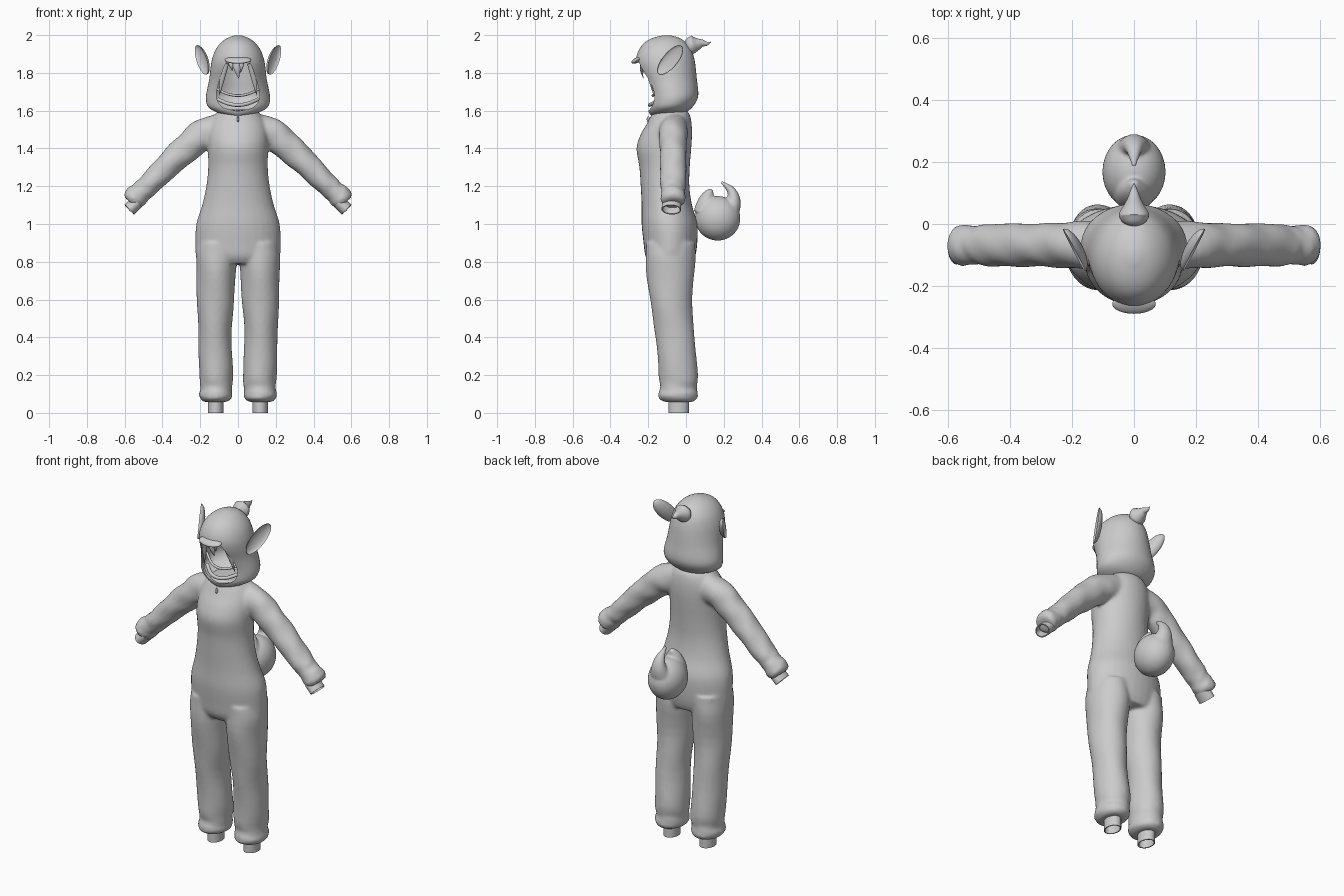
import bpy, bmesh, math
from mathutils import Vector, Matrix

if "Cube" in bpy.data.objects:
    bpy.data.objects.remove(bpy.data.objects["Cube"])

grey = bpy.data.materials.new("plain grey cloth")
grey.use_nodes = True
colour = (0.6, 0.6, 0.6, 1)
grey.diffuse_color = colour
grey.node_tree.nodes["Principled BSDF"].inputs["Base Color"].default_value = colour

X, Y, Z = Vector((1, 0, 0)), Vector((0, 1, 0)), Vector((0, 0, 1))


def smooth_rows(rows, steps):
    """Catmull-Rom interpolation of rows of numbers."""
    out = []
    for i in range(len(rows) - 1):
        a, b, c, d = (rows[max(0, min(len(rows) - 1, i + k))] for k in (-1, 0, 1, 2))
        for s in range(steps):
            t = s / steps
            out.append([q + t * (r - p) / 2 + t * t * (p - 2.5 * q + 2 * r - d_ / 2)
                        + t ** 3 * (1.5 * (q - r) + (d_ - p) / 2)
                        for p, q, r, d_ in zip(a, b, c, d)])
    return out + [list(rows[-1])]


def loft(bm, rows, ref, tangent=None, steps=4, sides=32, fold=0, caps=True):
    """Elliptical rings from rows of (x, y, z, radius along ref, other radius)."""
    rows = smooth_rows(rows, steps)
    points = [Vector(r[:3]) for r in rows]
    rings = []
    for i, (p, row) in enumerate(zip(points, rows)):
        t = tangent or (points[min(i + 1, len(points) - 1)] - points[max(i - 1, 0)])
        u = (ref - t * ref.dot(t) / t.length_squared).normalized()
        w = t.cross(u).normalized()
        ring = []
        for k in range(sides):
            a = math.tau * k / sides
            f = 1 + fold * math.sin(2 * a + i * 0.75) * math.sin(i * 0.4)
            f += fold * 0.6 * math.sin(3 * a - i * 1.1)
            ring.append(bm.verts.new(p + u * row[3] * f * math.cos(a) + w * row[4] * f * math.sin(a)))
        rings.append(ring)
    for r0, r1 in zip(rings, rings[1:]):
        for k in range(sides):
            n = (k + 1) % sides
            bm.faces.new((r0[k], r0[n], r1[n], r1[k]))
    if caps:
        bm.faces.new(rings[0])
        bm.faces.new(rings[-1])


def ball(bm, centre, radii, axes=Matrix.Identity(3)):
    m = Matrix.Translation(centre) @ axes.to_4x4() @ Matrix.Diagonal((*radii, 1))
    return bmesh.ops.create_uvsphere(bm, u_segments=32, v_segments=20, radius=1, matrix=m)


def make(name, bm):
    bmesh.ops.recalc_face_normals(bm, faces=bm.faces)
    mesh = bpy.data.meshes.new(name)
    bm.to_mesh(mesh)
    bm.free()
    mesh.materials.append(grey)
    ob = bpy.data.objects.new(name, mesh)
    bpy.context.collection.objects.link(ob)
    return ob


def modify(ob, kind, **settings):
    mod = ob.modifiers.new(kind.lower(), kind)
    for key, value in settings.items():
        setattr(mod, key, value)


def finish(ob, angle=50):
    """Apply the modifiers and shade smooth."""
    bpy.context.view_layer.update()
    mesh = bpy.data.meshes.new_from_object(ob.evaluated_get(bpy.context.evaluated_depsgraph_get()))
    ob.modifiers.clear()
    ob.data = mesh
    bpy.ops.object.select_all(action="DESELECT")
    ob.select_set(True)
    bpy.context.view_layer.objects.active = ob
    bpy.ops.object.shade_smooth_by_angle(angle=math.radians(angle))


def merge_soft(ob, voxel, rounds):
    modify(ob, "REMESH", mode="VOXEL", voxel_size=voxel)
    modify(ob, "SMOOTH", factor=0.5, iterations=rounds)
    finish(ob, 80)


def upright(z, x0, x1, y0, y1):
    return ((x0 + x1) / 2, (y0 + y1) / 2, z, abs(x1 - x0) / 2, (y1 - y0) / 2)


# Suit: torso, legs and sleeves melted into one cloth surface
torso = [(.79, .19, -.19, .035), (.83, .222, -.215, .05), (.9, .226, -.225, .06),
         (1.0, .221, -.235, .06), (1.1, .19, -.235, .032), (1.2, .168, -.24, .018),
         (1.3, .158, -.247, .02), (1.4, .16, -.262, .028), (1.47, .16, -.242, .032),
         (1.53, .15, -.208, .03), (1.58, .12, -.182, .02), (1.605, .09, -.165, 0)]
leg = [(.9, .01, .215, -.21, .05), (.8, .008, .222, -.215, .05), (.6, .02, .218, -.19, .032),
       (.4, .034, .21, -.16, .045), (.2, .026, .205, -.145, .064), (.135, .032, .198, -.138, .058),
       (.1, .03, .207, -.146, .063), (.075, .034, .2, -.142, .058), (.058, .06, .18, -.115, .035)]
sleeve = [(.08, 1.505, .075, .085), (.18, 1.478, .076, .082), (.25, 1.42, .073, .077),
          (.33, 1.35, .07, .071), (.41, 1.27, .069, .065), (.48, 1.2, .066, .06),
          (.51, 1.172, .062, .057), (.54, 1.145, .067, .062), (.56, 1.125, .064, .058),
          (.57, 1.114, .05, .04)]
bm = bmesh.new()
loft(bm, [upright(z, -w, w, a, b) for z, w, a, b in torso], X, Z)
for s in (1, -1):
    loft(bm, [upright(z, s * a, s * b, c, d) for z, a, b, c, d in leg], X, Z, fold=0.018)
    loft(bm, [(s * x, -.068, z, a, b) for x, z, a, b in sleeve], Y, fold=0.035)
merge_soft(make("suit", bm), 0.009, 7)

# Open wrist and ankle cuffs
for s, side in ((1, "left"), (-1, "right")):
    bm = bmesh.new()
    loft(bm, [(s * .535, -.075, 1.115, .05, .036), (s * .575, -.078, 1.076, .052, .036)], Y, caps=False)
    ob = make(side + "_wrist_cuff", bm)
    modify(ob, "SOLIDIFY", thickness=0.006, offset=-1)
    finish(ob)
    bm = bmesh.new()
    loft(bm, [(s * .118, -.038, z, .041, .054) for z in (.1, 0)], X, Z, caps=False)
    ob = make(side + "_ankle_cuff", bm)
    modify(ob, "SOLIDIFY", thickness=0.006, offset=-1)
    finish(ob)

# Hood: hollow shell with a cut face opening
hood_rows = [(1.575, .06, -.185, -.06), (1.592, .115, -.197, 0), (1.62, .158, -.2, .035),
             (1.66, .17, -.2, .06), (1.7, .166, -.206, .065), (1.76, .153, -.228, .058),
             (1.82, .146, -.256, .052), (1.87, .138, -.265, .045), (1.92, .12, -.25, .03),
             (1.96, .09, -.22, 0), (1.985, .055, -.175, -.035), (1.999, .015, -.12, -.085)]
bm = bmesh.new()
loft(bm, [upright(z, -w, w, a, b) for z, w, a, b in hood_rows], X, Z, sides=48, steps=3)
hood = make("hood", bm)

half = [(0, 1.868), (.05, 1.864), (.07, 1.84), (.095, 1.77), (.113, 1.7), (.108, 1.65), (.075, 1.615), (0, 1.597)]
outline = smooth_rows(half, 3)
outline += [(-x, z) for x, z in outline[-2:0:-1]]
bm = bmesh.new()
face = bm.faces.new([bm.verts.new((x, -.4, z)) for x, z in outline])
swept = bmesh.ops.extrude_face_region(bm, geom=[face])
bmesh.ops.translate(bm, vec=(0, .27, 0), verts=[v for v in swept["geom"] if isinstance(v, bmesh.types.BMVert)])
cutter = make("face_cutter", bm)
cutter.hide_render = True
modify(hood, "SOLIDIFY", thickness=0.012, offset=-1)
modify(hood, "BOOLEAN", operation="DIFFERENCE", object=cutter, solver="EXACT")
finish(hood, 40)
bpy.data.objects.remove(cutter)

# Brim over the face
bm = bmesh.new()
ball(bm, (0, -.258, 1.868), (.07, .034, .014), Matrix.Rotation(0.45, 3, "X"))
finish(make("hood_brim", bm))

# Fringe and side locks inside the opening
bm = bmesh.new()
for x0, x1, z0, z1, r in ((-.012, .004, 1.865, 1.77, .024), (.02, .014, 1.865, 1.80, .016), (-.04, -.03, 1.86, 1.81, .014)):
    loft(bm, [(x0, -.235, z0, r, .008), ((x0 + x1) / 2, -.237, (z0 + z1) / 2, r * .7, .007),
              (x1, -.225, z1, .001, .001)], X, sides=10)
for s in (1, -1):
    loft(bm, [(s * .06, -.215, 1.85, .012, .008), (s * .085, -.19, 1.76, .012, .008),
              (s * .1, -.17, 1.68, .001, .001)], X, sides=10)
finish(make("fringe", bm))

# Drooping bands at the bottom of the opening
for name, z, drop, reach, width, r in (("upper_face_band", 1.72, .04, .12, -.175, .007),
                                       ("lower_face_band", 1.66, .03, .105, -.192, .010)):
    bm = bmesh.new()
    loft(bm, [(k * reach, width + .055 * k * k, z - drop * (1 - k * k), r, r)
              for k in (-1, -.5, 0, .5, 1)], Z, sides=10)
    finish(make(name, bm))

# Small zip pull at the throat
bm = bmesh.new()
ball(bm, (0, -.2, 1.555), (.006, .008, .016))
finish(make("zip_pull", bm))

# Cupped ears
for s, side in ((1, "left"), (-1, "right")):
    along = Vector((.31, .62, .72)).normalized()
    out = Vector((.86, -.5, .06)).normalized()
    across = out.cross(along).normalized()
    bm = bmesh.new()
    ball(bm, (0, 0, 0), (1, 1, 1))
    for v in bm.verts:
        x, y, z = v.co
        depth = z * .03 if z < 0 else -z * .018
        v.co = Vector((.183, -.078, 1.868)) + along * x * .1 + across * y * .043 + out * (depth + .012)
        v.co.x *= s
    finish(make(side + "_ear", bm), 60)

# Curled tuft at the back of the hood
bm = bmesh.new()
loft(bm, [(0, y, z, r, r) for y, z, r in (
    (-.01, 1.953, .008), (.005, 1.952, .036), (.03, 1.948, .049), (.058, 1.952, .034),
    (.085, 1.957, .02), (.11, 1.955, .011), (.132, 1.964, .001))], X, sides=24)
finish(make("hood_tuft", bm), 80)

# Tail: round body with a hooked tip and a front lobe
bm = bmesh.new()
ball(bm, (0, .168, 1.03), (.102, .12, .118))
for path in (((.2, 1.03, .07), (.236, 1.08, .052), (.252, 1.13, .036), (.237, 1.18, .022), (.185, 1.224, .006)),
             ((.1, 1.06, .06), (.108, 1.11, .05), (.118, 1.15, .034), (.135, 1.185, .01))):
    loft(bm, [(0, y, z, r * 1.15, r) for y, z, r in path], X, sides=24)
merge_soft(make("tail", bm), 0.007, 4)
